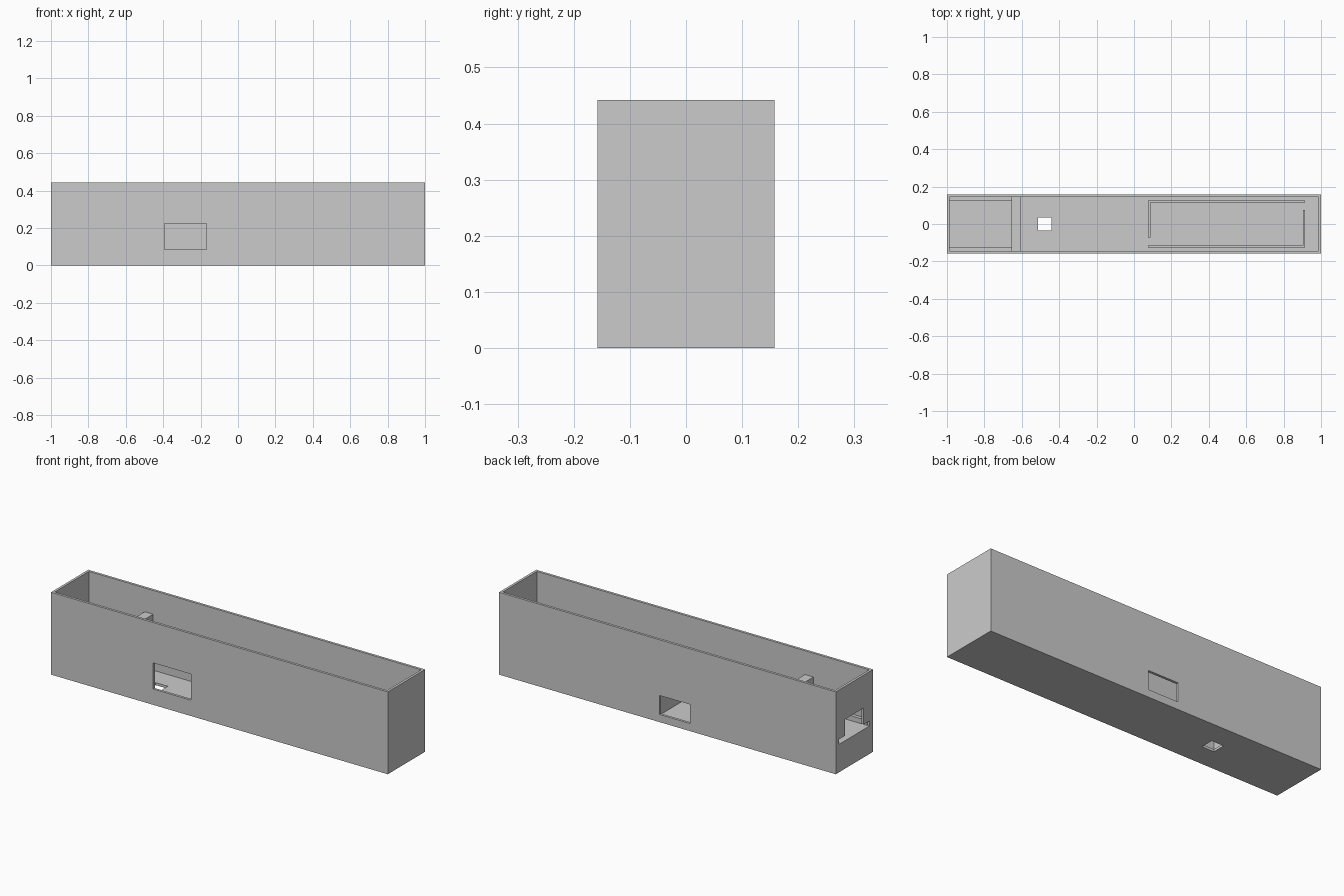
import bpy

old = bpy.data.objects.get("Cube")
if old:
    bpy.data.objects.remove(old, do_unlink=True)

GREY = (0.6, 0.6, 0.6, 1.0)
mat = bpy.data.materials.new("plain grey")
mat.use_nodes = True
mat.diffuse_color = GREY
mat.node_tree.nodes["Principled BSDF"].inputs["Base Color"].default_value = GREY


def box(name, x, y, z):
    """Box spanning the (low, high) pairs x, y and z."""
    bpy.ops.mesh.primitive_cube_add(size=1)
    ob = bpy.context.object
    ob.name = name
    spans = (x, y, z)
    for v in ob.data.vertices:
        v.co = [s[1] if c > 0 else s[0] for c, s in zip(v.co, spans)]
    ob.data.materials.append(mat)
    return ob


def cut(target, x, y, z):
    """Subtract a box from the target."""
    cutter = box("cutter", x, y, z)
    cutter.hide_render = True
    mod = target.modifiers.new("cut", "BOOLEAN")
    mod.operation = "DIFFERENCE"
    mod.solver = "EXACT"
    mod.object = cutter
    bpy.context.view_layer.objects.active = target
    bpy.ops.object.modifier_apply(modifier=mod.name)
    bpy.data.objects.remove(cutter, do_unlink=True)


L, W, H, T = 1.0, 0.158, 0.442, 0.0135   # half length, half width, height, wall
IN_X, IN_Y = L - T, W - T

# Open-topped case
case = box("case", (-L, L), (-W, W), (0, H))
cut(case, (-IN_X, IN_X), (-IN_Y, IN_Y), (T, H + 0.1))

# Front window, back window and floor hole
cut(case, (-0.393, -0.168), (-0.2, -0.1), (0.085, 0.225))
cut(case, (-0.135, 0.046), (0.1, 0.2), (0.041, 0.143))
cut(case, (-0.513, -0.441), (-0.035, 0.035), (-0.1, 0.1))

# End opening: wide board slot with a narrower connector hole above it
SHELF, SLOT = 0.15, 0.177
cut(case, (-1.1, -0.98), (-0.13, 0.13), (SHELF, SLOT))
cut(case, (-1.1, -0.98), (-0.079, 0.079), (SLOT - 0.01, 0.265))

# Board shelf, side rails and the stop behind them
STOP = -0.655
box("board_shelf", (-IN_X, STOP), (-IN_Y, IN_Y), (T, SHELF))
for name, side in (("front_rail", -1), ("back_rail", 1)):
    y = sorted((side * 0.126, side * IN_Y))
    box(name, (-IN_X, STOP), y, (SHELF, SLOT))
box("board_stop", (STOP, -0.605), (-IN_Y, IN_Y), (T, 0.314))

# Compartment: two L-shaped fences, each leaving a gap at one corner
X0, X1, Y, F = 0.076, 0.914, 0.126, 0.011
fence = (T, 0.2)
box("back_fence", (X0, X1), (Y - F, Y), fence)
box("front_fence", (X0, X1), (-Y, F - Y), fence)
box("right_fence", (X0, X0 + F), (-0.072, Y - F), fence)
box("left_fence", (X1 - F, X1), (F - Y, 0.075), fence)
